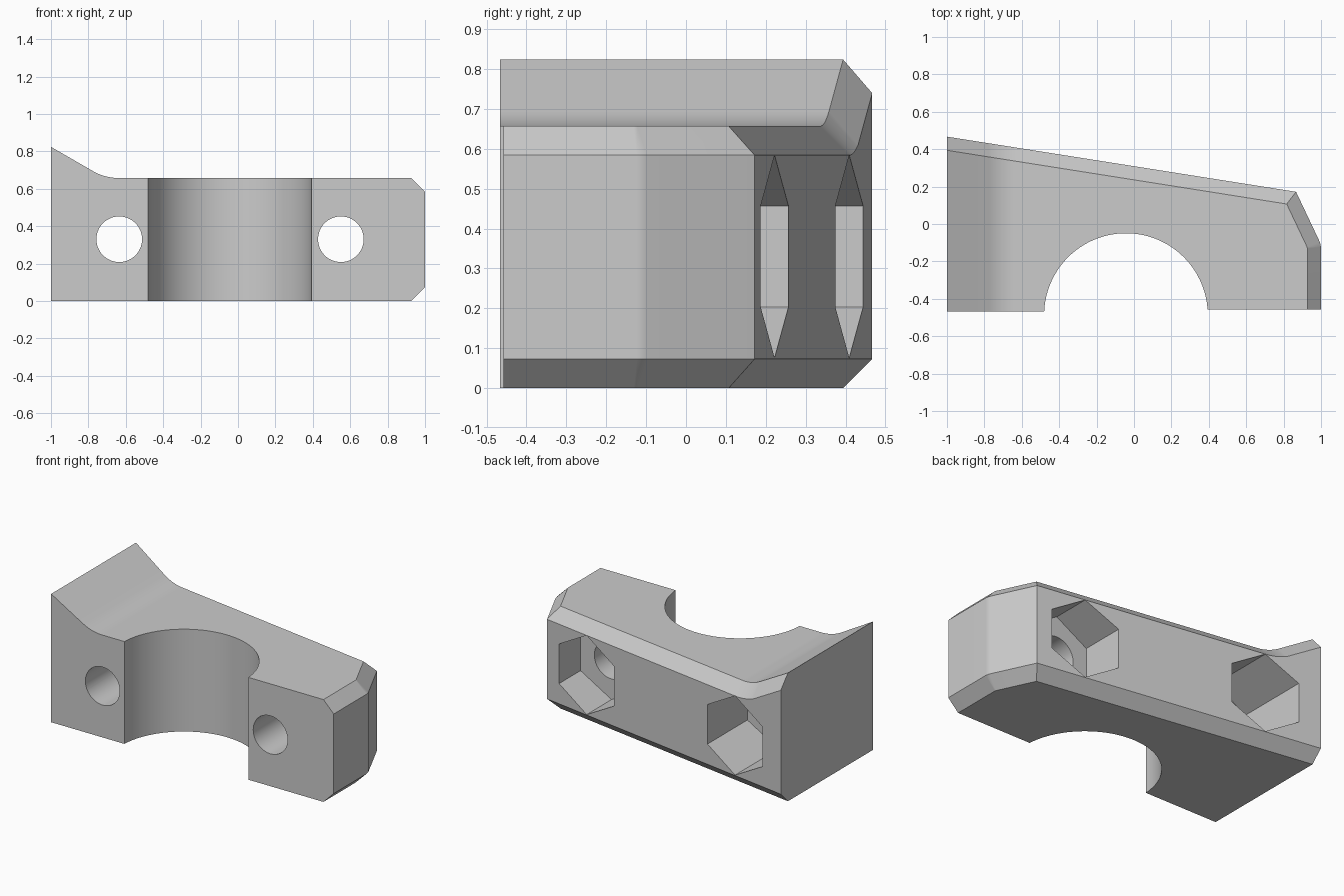
import bpy, bmesh, math
from mathutils import Vector, Matrix

cube = bpy.data.objects.get("Cube")
if cube:
    bpy.data.objects.remove(cube, do_unlink=True)

grey = bpy.data.materials.new("plain grey")
grey.use_nodes = True
colour = (0.6, 0.6, 0.6, 1)
grey.diffuse_color = colour
grey.node_tree.nodes["Principled BSDF"].inputs["Base Color"].default_value = colour

CHAMFER = 0.073
TOP = 0.657
BACK_SLOPE = -0.158
SLOPE = math.radians(30)
CORNER_X = -0.711
TANGENT = 0.075
HOLES = (-0.635, 0.55)
HOLE_Z = 0.33
POCKET_FLOOR = -0.03


def back_y(x):
    return 0.467 + BACK_SLOPE * (x + 1)


def make_object(name, bm):
    bmesh.ops.recalc_face_normals(bm, faces=bm.faces[:])
    mesh = bpy.data.meshes.new(name)
    bm.to_mesh(mesh)
    bm.free()
    mesh.materials.append(grey)
    obj = bpy.data.objects.new(name, mesh)
    bpy.context.collection.objects.link(obj)
    return obj


# Stations along the length: straight flare, fillet, flat top
radius = TANGENT / math.tan(SLOPE / 2)
stations = [(-1, TOP + (CORNER_X + 1) * math.tan(SLOPE), SLOPE)]
for i in range(9):
    a = SLOPE * (1 - i / 8)
    stations.append((CORNER_X + TANGENT - radius * math.sin(a),
                     TOP + radius * (1 - math.cos(a)), a))
stations += [(x, TOP, 0) for x in (-0.2, 0.2, 1)]

# Loft the cross-section, with chamfers along the back
bm = bmesh.new()
rings = []
for x, h, a in stations:
    front = -0.467 if x < 0 else -0.457
    outer = back_y(x)
    inner = outer - CHAMFER
    section = [(front, 0), (inner, 0), (outer, CHAMFER),
               (outer, h - CHAMFER / math.cos(a)), (inner, h), (front, h)]
    rings.append([bm.verts.new((x, y, z)) for y, z in section])
for r, s in zip(rings, rings[1:]):
    for i in range(6):
        j = (i + 1) % 6
        bm.faces.new((r[i], r[j], s[j], s[i]))
bm.faces.new(rings[0])
bm.faces.new(rings[-1])


def trim(point, normal):
    cut = bmesh.ops.bisect_plane(bm, geom=bm.verts[:] + bm.edges[:] + bm.faces[:],
                                 dist=1e-5, plane_co=point,
                                 plane_no=Vector(normal).normalized(), clear_outer=True)
    edges = [e for e in cut["geom_cut"]
             if isinstance(e, bmesh.types.BMEdge) and e.is_boundary]
    if edges:
        bmesh.ops.holes_fill(bm, edges=edges, sides=0)


# Right end: slanted wall, softened corner, then chamfers above and below
slant = Vector((0.285, 0.135, 0)).normalized()
side = Vector((1, 0, 0))
soft = (slant + side).normalized()
walls = [(Vector((1, -0.11, 0)), slant),
         (Vector((0.997, -0.11, 0)), soft),
         (Vector((1, -0.11, 0)), side)]
for point, normal in walls[:2]:
    trim(point, normal)
for point, normal in walls:
    for z, up in ((TOP - CHAMFER, 1), (CHAMFER, -1)):
        trim(point + Vector((0, 0, z)), normal + Vector((0, 0, up)))
body = make_object("clamp_body", bm)


# Cutters
def cylinder(name, r, sides, depth, matrix):
    cutter = bmesh.new()
    bmesh.ops.create_cone(cutter, cap_ends=True, segments=sides, radius1=r,
                          radius2=r, depth=depth, matrix=matrix)
    obj = make_object(name, cutter)
    obj.hide_render = True
    return obj


along_y = Matrix.Rotation(math.pi / 2, 4, 'X')
cutters = [cylinder("bore_cutter", 0.4375, 128, 3, Matrix.Translation((-0.043, -0.487, 0)))]
for x in HOLES:
    cutters.append(cylinder("bolt_hole_cutter", 0.122, 64, 3,
                            Matrix.Translation((x, 0, HOLE_Z)) @ along_y))
    cutters.append(cylinder("nut_pocket_cutter", 0.254, 6, 1,
                            Matrix.Translation((x, POCKET_FLOOR + 0.5, HOLE_Z)) @ along_y))

bpy.context.view_layer.objects.active = body
for obj in bpy.context.selected_objects:
    obj.select_set(False)
body.select_set(True)
for cutter in cutters:
    mod = body.modifiers.new("cut", 'BOOLEAN')
    mod.operation = 'DIFFERENCE'
    mod.solver = 'EXACT'
    mod.object = cutter
    bpy.ops.object.modifier_apply(modifier=mod.name)
for cutter in cutters:
    bpy.data.objects.remove(cutter, do_unlink=True)

# Smooth curves, crisp edges, flat large faces
bpy.ops.object.shade_smooth_by_angle(angle=math.radians(25))
body.modifiers.new("weighted normals", 'WEIGHTED_NORMAL').keep_sharp = True
